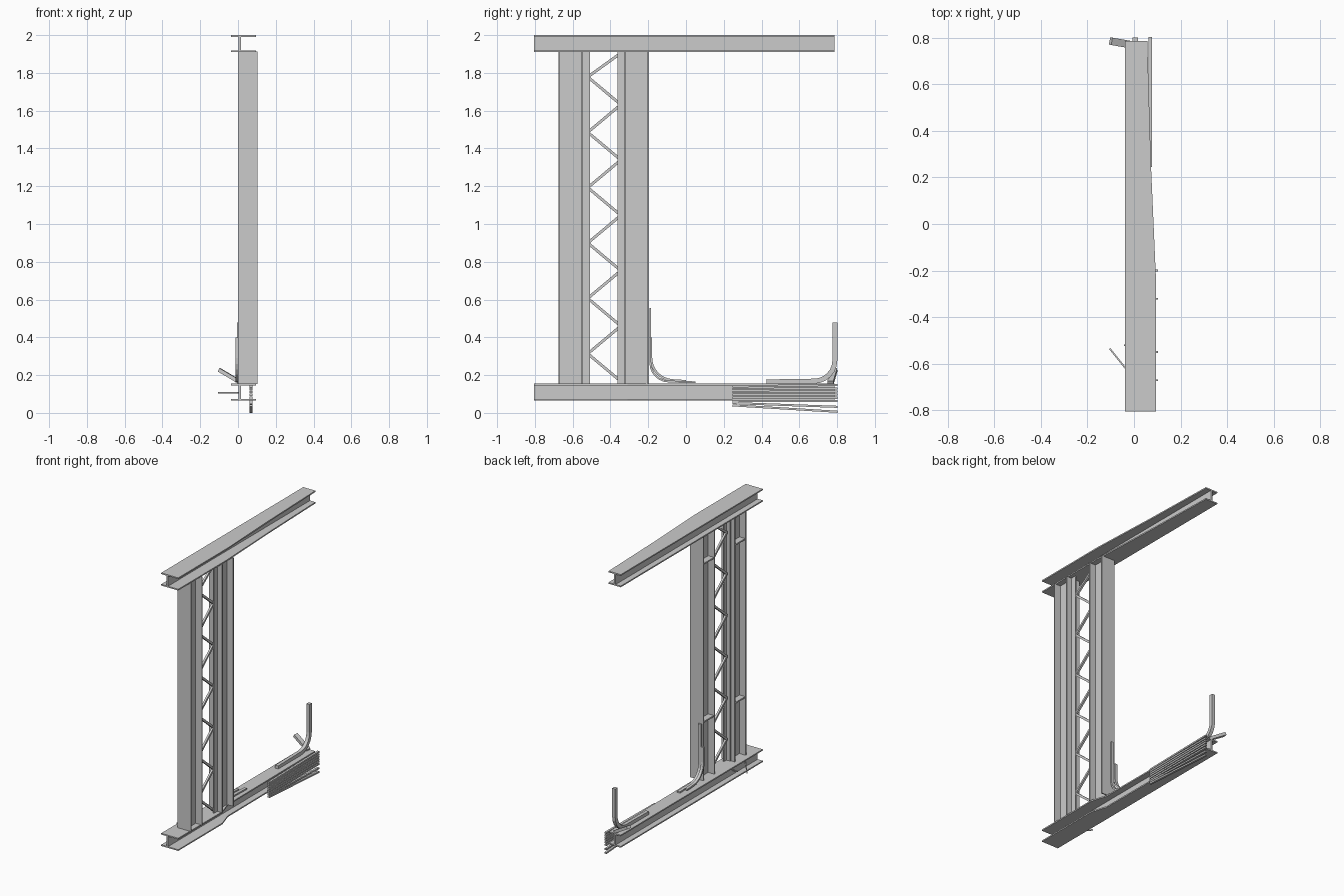
import bpy, bmesh, math
from mathutils import Vector

if "Cube" in bpy.data.objects:
    bpy.data.objects.remove(bpy.data.objects["Cube"])


def make(name, verts, faces):
    me = bpy.data.meshes.new(name)
    me.from_pydata(verts, [], faces)
    bm = bmesh.new()
    bm.from_mesh(me)
    bmesh.ops.recalc_face_normals(bm, faces=bm.faces)
    bm.to_mesh(me)
    bm.free()
    ob = bpy.data.objects.new(name, me)
    bpy.context.collection.objects.link(ob)
    return ob


def prism(name, outline, a, b, axis):
    """Extrude a 2D outline from a to b along an axis (other axes stay in x, y, z order)."""
    def pt(p, t):
        q = list(p)
        q.insert(axis, t)
        return tuple(q)
    n = len(outline)
    verts = [pt(p, a) for p in outline] + [pt(p, b) for p in outline]
    faces = [tuple(range(n)), tuple(range(n, 2 * n))]
    faces += [(i, (i + 1) % n, n + (i + 1) % n, n + i) for i in range(n)]
    return make(name, verts, faces)


def box(name, x0, x1, y0, y1, z0, z1):
    return prism(name, [(x0, y0), (x1, y0), (x1, y1), (x0, y1)], z0, z1, 2)


def bar(name, p, q, w, h):
    """Square bar from p to q, w across and h deep."""
    p, q = Vector(p), Vector(q)
    d = (q - p).normalized()
    up = Vector((1, 0, 0)) if abs(d.x) < 0.5 else Vector((0, 0, 1))
    s = d.cross(up).normalized() * w / 2
    u = s.cross(d).normalized() * h / 2
    ring = [s + u, u - s, -s - u, s - u]
    verts = [p + r for r in ring] + [q + r for r in ring]
    faces = [(0, 1, 2, 3), (4, 5, 6, 7)]
    faces += [(i, (i + 1) % 4, 4 + (i + 1) % 4, 4 + i) for i in range(4)]
    return make(name, verts, faces)


def bent_strip(name, path, thick, x0, x1):
    """Strip that follows a (y, z) path, spanning x0 to x1."""
    pts = [Vector(p) for p in path]
    left, right = [], []
    for i, p in enumerate(pts):
        d = (pts[min(i + 1, len(pts) - 1)] - pts[max(i - 1, 0)]).normalized()
        n = Vector((-d.y, d.x)) * thick / 2
        left.append(tuple(p + n))
        right.append(tuple(p - n))
    return prism(name, left + right[::-1], x0, x1, 0)


def elbow(y, ztop, zbot, r, yend, sign):
    """Path down a vertical, round a bend, out along the floor."""
    arc = [(y + sign * r * (1 - math.cos(a)), zbot + r * (1 - math.sin(a)))
           for a in [math.pi / 2 * i / 6 for i in range(7)]]
    return [(y, ztop)] + arc + [(yend, zbot - 0.004)]


# Girders: warped flanges on a web
Y0, Y1, XL, XR, T = -0.805, 0.785, -0.038, 0.095, 0.009
wide = [(XL, Y0), (XR, Y0), (XR, -0.25), (0.073, 0.25), (0.057, Y1), (XL, Y1)]
bent = [(XL, Y0), (XR, Y0), (XR, -0.31), (0.06, -0.2), (0.055, Y1), (XL, Y1)]
for name, z0, z1, outline in (("lower_girder", 0.065, 0.155, bent),
                              ("upper_girder", 1.91, 2.0, wide)):
    prism(name + "_bottom_flange", outline, z0, z0 + T, 2)
    prism(name + "_top_flange", outline, z1 - T, z1, 2)
    box(name + "_web", 0.002, 0.015, Y0, Y1, z0 + T, z1 - T)

# Two I-section columns with stiffener plates
ZB, ZT, F = 0.153, 1.912, 0.008
for name, ya, yb in (("front_column", -0.675, -0.545), ("rear_column", -0.325, -0.195)):
    box(name + "_front_flange", 0.0, 0.104, ya, ya + F, ZB, ZT)
    box(name + "_rear_flange", 0.0, 0.104, yb - F, yb, ZB, ZT)
    box(name + "_web", 0.048, 0.056, ya + F, yb - F, ZB, ZT)
    for z in (0.56, 1.68):
        box(name + "_stiffener", 0.004, 0.048, ya + F, yb - F, z, z + 0.01)

# Angle chords facing the gap
for name, yf, s in (("front_chord", -0.545, 1), ("rear_chord", -0.325, -1)):
    prism(name, [(0.03, yf), (0.066, yf), (0.066, yf + s * 0.038), (0.058, yf + s * 0.038),
                 (0.058, yf + s * 0.007), (0.03, yf + s * 0.007)], ZB, ZT, 2)

# Zigzag lacing between the chords
z, step = 1.905, 0.1465
nodes = [(-0.345 if i % 2 == 0 else -0.52, z - step * i + (0.02 if i else 0)) for i in range(13)]
for (ya, za), (yb, zb) in zip(nodes, nodes[1:]):
    bar("lacing_bar", (0.048, ya, za), (0.048, yb, zb), 0.015, 0.014)

# Curled strips at the foot of the rear column
bent_strip("curled_strip_long", elbow(-0.189, 0.555, 0.166, 0.10, 0.05, 1), 0.010, 0.012, 0.034)
bent_strip("curled_strip_short", elbow(-0.185, 0.40, 0.172, 0.12, 0.0, 1), 0.012, -0.012, 0.008)

# Bent bar at the far end with its side branch
bent_strip("end_bent_bar", elbow(0.788, 0.478, 0.168, 0.11, 0.425, -1), 0.026, -0.006, 0.018)
bar("end_branch_bar", (0.015, 0.765, 0.16), (-0.10, 0.785, 0.228), 0.032, 0.02)

# Fanned reinforcement rods beside the girder
near = [0.14, 0.126, 0.111, 0.096, 0.08, 0.064, 0.052, 0.04]
far = [0.148, 0.13, 0.113, 0.097, 0.08, 0.062, 0.032, 0.006]
for za, zb in zip(near, far):
    bar("loose_rod", (0.069, 0.245, za), (0.069, 0.802, zb), 0.011, 0.015)

# Stray wires on the girder's left side
bar("long_wire", (0.004, -0.67, 0.107), (-0.104, -0.535, 0.107), 0.007, 0.007)
bar("short_wire", (0.004, -0.52, 0.107), (-0.042, -0.52, 0.107), 0.007, 0.007)
